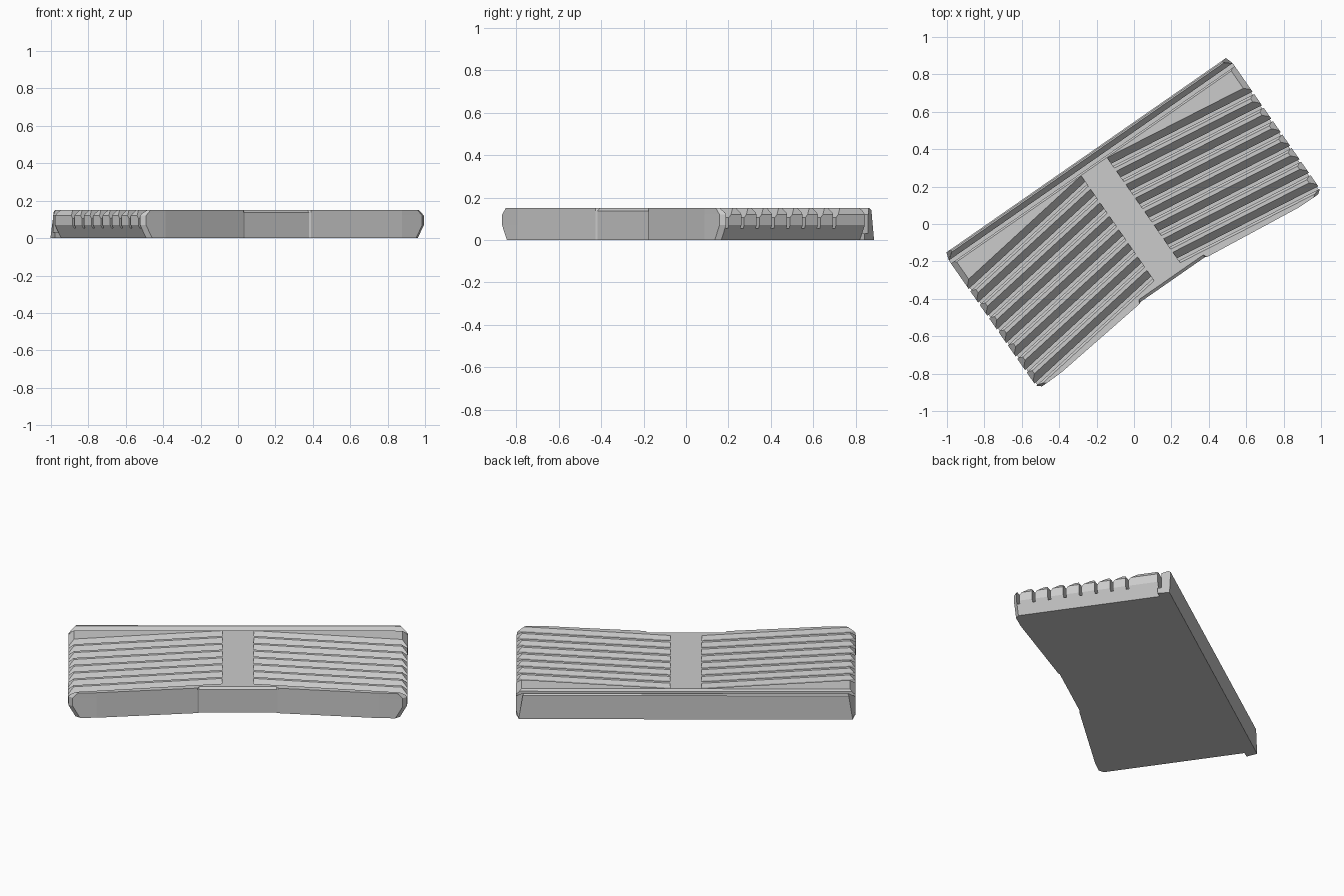
import bpy
import bmesh
import math

TURN = math.radians(34.8)   # the whole pad lies turned about z
END = 0.924                 # half length of the pad
TOP = 0.15

cube = bpy.data.objects.get("Cube")
if cube:
    bpy.data.objects.remove(cube, do_unlink=True)

grey = bpy.data.materials.new("plain grey")
grey.use_nodes = True
grey.diffuse_color = (0.6, 0.6, 0.6, 1)
grey.node_tree.nodes["Principled BSDF"].inputs["Base Color"].default_value = (0.6, 0.6, 0.6, 1)


def loft(bm, rings):
    """Skin a stack of equal-length point loops and cap both ends."""
    loops = [[bm.verts.new(p) for p in ring] for ring in rings]
    for a, b in zip(loops, loops[1:]):
        for i in range(len(a)):
            j = (i + 1) % len(a)
            bm.faces.new((a[i], a[j], b[j], b[i]))
    bm.faces.new(loops[0][::-1])
    bm.faces.new(loops[-1])


def finish(name, bm):
    bmesh.ops.recalc_face_normals(bm, faces=bm.faces[:])
    mesh = bpy.data.meshes.new(name)
    bm.to_mesh(mesh)
    bm.free()
    mesh.materials.append(grey)
    obj = bpy.data.objects.new(name, mesh)
    obj.rotation_euler.z = TURN
    bpy.context.collection.objects.link(obj)
    return obj


# Pad body: outline with a shallow concave front, stacked in levels
def outline(z, end, middle, back):
    half = [(0.21, middle), (0.22, -0.368), (0.77, -0.43),
            (end - 0.025, -0.432), (end, -0.412), (end, back)]
    pts = half + [(-x, y) for x, y in reversed(half)]
    return [(x, y, z) for x, y in pts]


bm = bmesh.new()
loft(bm, [outline(0, END - 0.04, -0.362, 0.385),
          outline(0.07, END, -0.362, 0.385),
          outline(0.12, END, -0.362, 0.385),
          outline(0.138, END - 0.018, -0.362, 0.385),
          outline(TOP, END - 0.03, -0.347, 0.375)])
body = finish("ribbed_pad", bm)

# Grooves: sloped side, narrow slot, small chamfer; mirrored about the bar
groove = [(0.004, 0.155), (0, TOP), (-0.039, 0.105), (-0.039, 0.055),
          (-0.055, 0.055), (-0.055, 0.13), (-0.068, TOP), (-0.071, 0.155)]
bm = bmesh.new()
for side in (-1, 1):
    for k in range(8):
        rings = []
        for x in (0.085, 1.0):
            edge = 0.385 - 0.137 * x - 0.088 * k
            rings.append([(side * x, edge + y, z) for y, z in groove])
        loft(bm, rings)
cutter = finish("groove_cutter", bm)
cutter.hide_render = True

cut = body.modifiers.new("grooves", "BOOLEAN")
cut.operation = "DIFFERENCE"
cut.solver = "EXACT"
cut.object = cutter
bpy.context.view_layer.objects.active = body
bpy.ops.object.modifier_apply(modifier=cut.name)
bpy.data.objects.remove(cutter, do_unlink=True)

# Rear lip with a deep slot in front of it and clipped corners
lip = [(0.384, 0), (0.448, 0), (0.448, 0.142), (0.441, TOP), (0.433, TOP),
       (0.405, 0.12), (0.405, 0.03), (0.384, 0.03)]
bm = bmesh.new()
loft(bm, [[(side * (END - max(0, y - 0.42) * 0.5 - max(0, z - 0.12)), y, z)
           for y, z in lip] for side in (-1, 1)])
finish("rear_lip", bm)
